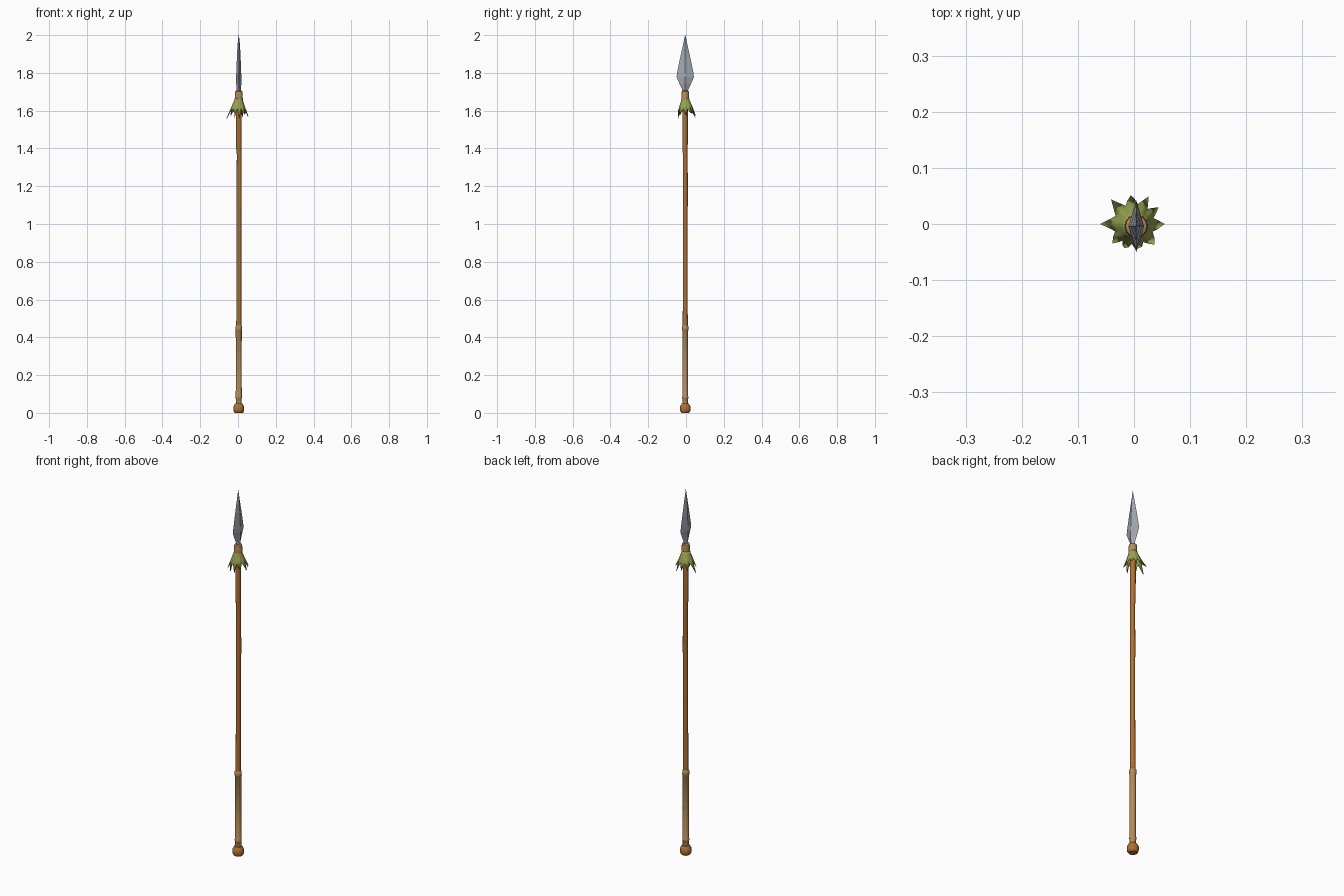
import bpy, bmesh, math

if "Cube" in bpy.data.objects:
    bpy.data.objects.remove(bpy.data.objects["Cube"])

AX, AY = 0.004, -0.004      # axis of the spear


def mat(name, col):
    m = bpy.data.materials.new(name)
    m.diffuse_color = (*col, 1)
    m.use_nodes = True
    m.node_tree.nodes["Principled BSDF"].inputs["Base Color"].default_value = m.diffuse_color
    return m


WOOD = mat("orange wood", (0.43, 0.165, 0.035))
WRAP = mat("tan wrap", (0.47, 0.26, 0.10))
LEAF = mat("leaf green", (0.32, 0.38, 0.08))
STEEL = mat("steel grey", (0.37, 0.40, 0.45))


def finish(bm, name, material, smooth=None):
    bmesh.ops.recalc_face_normals(bm, faces=bm.faces)
    me = bpy.data.meshes.new(name)
    bm.to_mesh(me)
    bm.free()
    me.materials.append(material)
    ob = bpy.data.objects.new(name, me)
    bpy.context.collection.objects.link(ob)
    if smooth:
        bpy.ops.object.select_all(action='DESELECT')
        ob.select_set(True)
        bpy.context.view_layer.objects.active = ob
        bpy.ops.object.shade_smooth_by_angle(angle=math.radians(smooth))
    return ob


def loft(name, rings, sides, material, smooth=None):
    """Stack rings of (z, radius x, radius y, offset x, offset y) and cap the ends."""
    bm = bmesh.new()
    prev = None
    for i, (z, rx, ry, ox, oy) in enumerate(rings):
        ring = []
        for k in range(sides):
            a = 2 * math.pi * k / sides
            ring.append(bm.verts.new((AX + ox + rx * math.cos(a),
                                      AY + oy + ry * math.sin(a), z)))
        if prev:
            for k in range(sides):
                n = (k + 1) % sides
                bm.faces.new((prev[k], prev[n], ring[n], ring[k]))
        else:
            bm.faces.new(ring[::-1])
        prev = ring
    bm.faces.new(prev)
    return finish(bm, name, material, smooth)


def lathe(name, profile, material, sides=14):
    return loft(name, [(z, r, r, 0, 0) for z, r in profile], sides, material, 40)


# Slightly crooked wooden shaft
loft("shaft", [(z, r, r, ox, oy) for z, r, ox, oy in [
    (0.03, 0.013, 0, 0), (0.45, 0.0135, 0, 0), (0.75, 0.0125, 0.001, 0),
    (1.08, 0.0125, 0.001, 0), (1.11, 0.0135, 0.002, 0.001),
    (1.37, 0.0125, 0.002, 0), (1.40, 0.014, 0, -0.001),
    (1.52, 0.0145, 0, 0), (1.695, 0.015, 0, 0)]], 12, WOOD, 40)

# Rounded end knob
lathe("end_knob", [(0, 0.021), (0.006, 0.026), (0.014, 0.029), (0.032, 0.029),
                   (0.042, 0.024), (0.05, 0.019)], WOOD)

# Wrapped grip with a rolled edge at each end
lathe("grip_wrap", [(0.046, 0.0155), (0.075, 0.0155), (0.078, 0.0175), (0.085, 0.0175),
                    (0.088, 0.016), (0.25, 0.0155), (0.435, 0.016), (0.438, 0.018),
                    (0.458, 0.0175), (0.464, 0.013)], WRAP)

# Collar binding under the blade
lathe("collar_wrap", [(1.635, 0.020), (1.655, 0.0215), (1.69, 0.0205),
                      (1.702, 0.019), (1.706, 0.013)], WRAP)

# Spear blade: diamond section, wide along y
loft("blade", [(z, t, w, 0, 0) for z, w, t in [
    (1.69, 0.013, 0.012), (1.715, 0.017, 0.0125), (1.745, 0.032, 0.0135),
    (1.778, 0.046, 0.014), (1.80, 0.0435, 0.013), (1.88, 0.027, 0.010),
    (1.95, 0.0115, 0.0065), (2.0, 0.0008, 0.0008)]], 4, STEEL)

# Ragged leaf skirt: (angle, tip radius, tip height) for each leaf
LEAVES = [(0, 0.055, 1.57), (34, 0.053, 1.585), (62, 0.056, 1.565), (96, 0.052, 1.575),
          (133, 0.060, 1.58), (180, 0.061, 1.56), (222, 0.052, 1.575), (248, 0.046, 1.565),
          (280, 0.044, 1.56), (315, 0.052, 1.58)]
columns = []                # alternate leaf tips and notches round the skirt
for i, (a, r, z) in enumerate(LEAVES):
    nxt = LEAVES[(i + 1) % len(LEAVES)][0] + (360 if i == len(LEAVES) - 1 else 0)
    gap = nxt - a
    columns += [(a, r, z, 0.0), (a + gap * 0.27, 0.043, 1.596, 0.3),
                (a + gap * 0.5, 0.036, 1.610, 1.0), (a + gap * 0.73, 0.043, 1.596, 0.3)]
bm = bmesh.new()
grid = []
for a, r, z, dip in columns:
    c, s = math.cos(math.radians(a)), math.sin(math.radians(a))
    pts = [(0.020, 1.668), (0.0235, 1.652), (0.034 - 0.004 * dip, 1.626), (r, z)]
    grid.append([bm.verts.new((AX * (1 - k / 3) + p * c, AY * (1 - k / 3) + p * s, h))
                 for k, (p, h) in enumerate(pts)])
for i, col in enumerate(grid):
    nx = grid[(i + 1) % len(grid)]
    for k in range(3):
        bm.faces.new((col[k], col[k + 1], nx[k + 1], nx[k]))
skirt = finish(bm, "leaf_skirt", LEAF, 50)
sol = skirt.modifiers.new("thickness", 'SOLIDIFY')
sol.thickness = 0.003
sol.offset = -1
